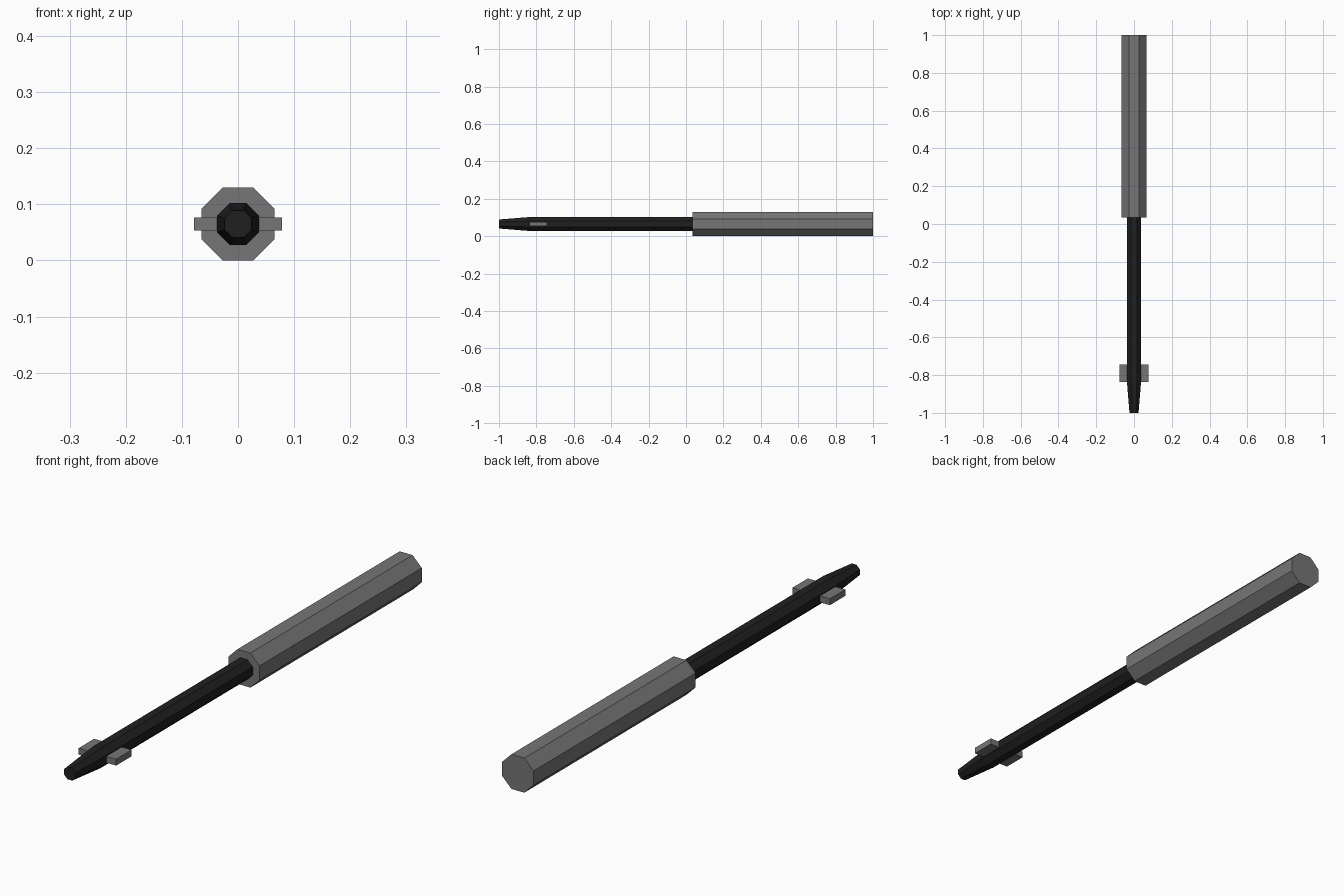
import bpy, bmesh, math

if "Cube" in bpy.data.objects:
    bpy.data.objects.remove(bpy.data.objects["Cube"], do_unlink=True)

SIDES = 8
AXIS_Z = 0.065


def make_material(name, value):
    mat = bpy.data.materials.new(name)
    mat.use_nodes = True
    color = (value, value, value, 1)
    mat.diffuse_color = color
    mat.node_tree.nodes["Principled BSDF"].inputs["Base Color"].default_value = color
    return mat


def add_object(name, bm, mat):
    bmesh.ops.recalc_face_normals(bm, faces=bm.faces)
    mesh = bpy.data.meshes.new(name)
    bm.to_mesh(mesh)
    bm.free()
    mesh.materials.append(mat)
    obj = bpy.data.objects.new(name, mesh)
    bpy.context.collection.objects.link(obj)
    return obj


def octagonal_rod(name, profile, mat):
    """Loft octagons along y; profile holds (y, half width across flats)."""
    bm = bmesh.new()
    rings = []
    for y, flat in profile:
        r = flat / math.cos(math.pi / SIDES)
        angles = [(i + 0.5) * math.tau / SIDES for i in range(SIDES)]
        rings.append([bm.verts.new((r * math.cos(a), y, AXIS_Z + r * math.sin(a)))
                      for a in angles])
    for a, b in zip(rings, rings[1:]):
        for i in range(SIDES):
            j = (i + 1) % SIDES
            bm.faces.new((a[i], a[j], b[j], b[i]))
    bm.faces.new(rings[0])
    bm.faces.new(rings[-1])
    return add_object(name, bm, mat)


def box(name, center, size, mat):
    bm = bmesh.new()
    bmesh.ops.create_cube(bm, size=1)
    bmesh.ops.scale(bm, vec=size, verts=bm.verts)
    bmesh.ops.translate(bm, vec=center, verts=bm.verts)
    return add_object(name, bm, mat)


grey = make_material("grey metal", 0.18)
black = make_material("black metal", 0.014)

# Thick rear handle
octagonal_rod("handle", [(0.035, 0.065), (1, 0.065)], grey)

# Thin shaft with a tapered tip, seated in the handle
octagonal_rod("shaft", [(-1, 0.024), (-0.84, 0.037), (0.06, 0.037)], black)

# Small side lugs near the tip
for side, sign in (("left", 1), ("right", -1)):
    box(side + "_lug", (sign * 0.054, -0.79, AXIS_Z), (0.048, 0.092, 0.024), grey)
